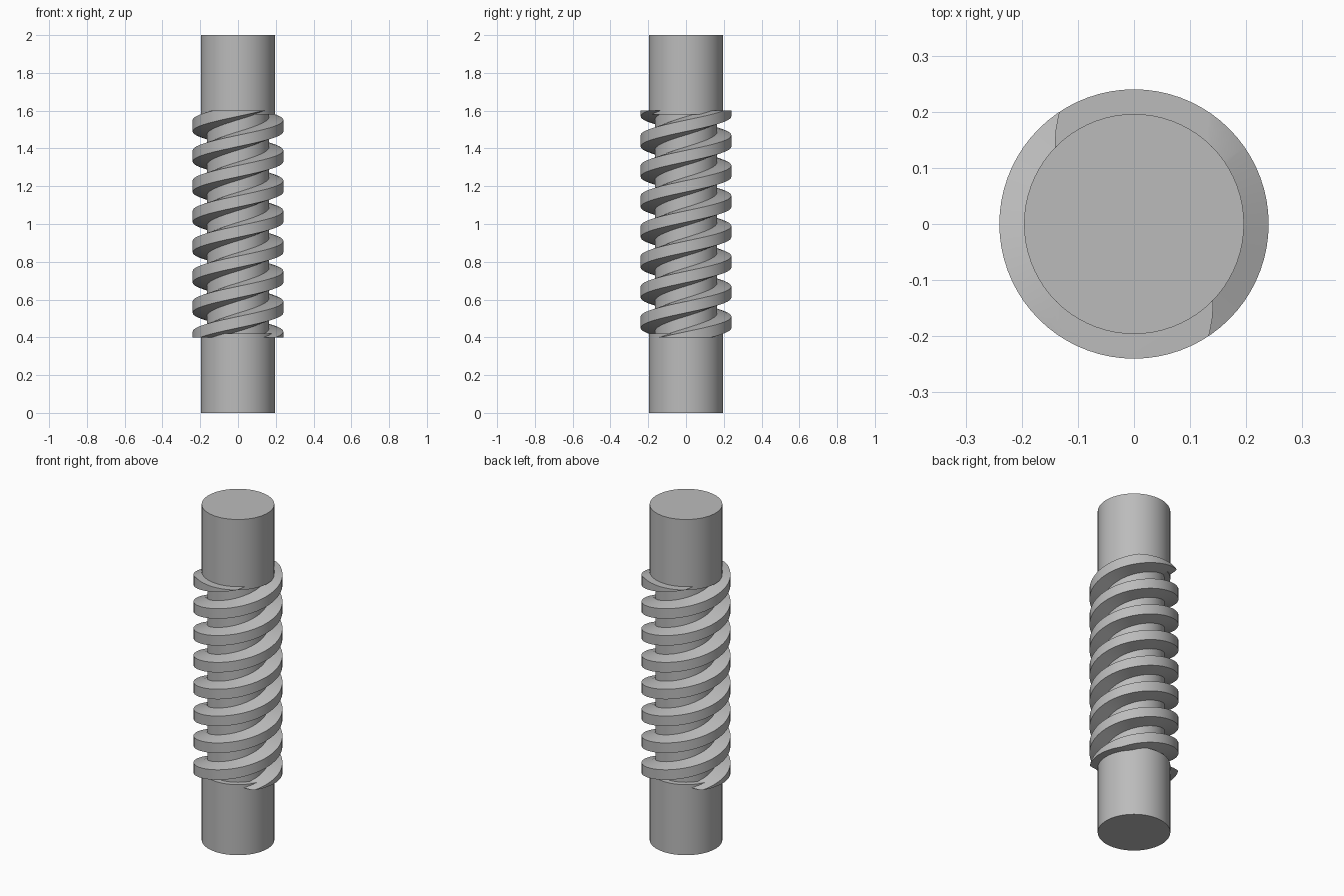
import bpy, bmesh, math

if "Cube" in bpy.data.objects:
    bpy.data.objects.remove(bpy.data.objects["Cube"])

SEG = 72                      # sides per turn
R_SHAFT, R_ROOT, R_TIP = 0.196, 0.165, 0.24
Z0, Z1 = 0.40, 1.60           # threaded length
PITCH, STARTS = 0.16, 2       # axial spacing of threads, number of threads
LEAD = PITCH * STARTS

steel = bpy.data.materials.new("grey steel")
steel.diffuse_color = (0.5, 0.5, 0.5, 1)
steel.use_nodes = True
steel.node_tree.nodes["Principled BSDF"].inputs["Base Color"].default_value = steel.diffuse_color


def finish(bm, name):
    bmesh.ops.recalc_face_normals(bm, faces=bm.faces)
    me = bpy.data.meshes.new(name)
    bm.to_mesh(me)
    bm.free()
    me.materials.append(steel)
    ob = bpy.data.objects.new(name, me)
    bpy.context.collection.objects.link(ob)
    bpy.ops.object.select_all(action='DESELECT')
    ob.select_set(True)
    bpy.context.view_layer.objects.active = ob
    bpy.ops.object.shade_smooth_by_angle(angle=math.radians(30))
    return ob


def bridge(bm, a, b, n):
    for i in range(n):
        j = (i + 1) % n
        bm.faces.new((a[i], a[j], b[j], b[i]))


# Shaft with a thinner core between the two ends
bm = bmesh.new()
profile = [(R_SHAFT, 0), (R_SHAFT, 0.42), (R_ROOT, 0.42),
           (R_ROOT, 1.58), (R_SHAFT, 1.58), (R_SHAFT, 2)]
rings = [[bm.verts.new((r * math.cos(2 * math.pi * i / SEG),
                        r * math.sin(2 * math.pi * i / SEG), z))
          for i in range(SEG)] for r, z in profile]
for a, b in zip(rings, rings[1:]):
    bridge(bm, a, b, SEG)
bm.faces.new(rings[0])
bm.faces.new(rings[-1])
finish(bm, "shaft")

# Right-handed threads: tapered section swept up a helix, trimmed flat at both ends
R_IN = 0.155
section = [(R_IN, -0.051), (R_TIP, -0.03), (R_TIP, 0.03), (R_IN, 0.051)]
turns = math.ceil((Z1 - Z0) / LEAD) + 2
for s in range(STARTS):
    bm = bmesh.new()
    rings = []
    for k in range(turns * SEG + 1):
        t = k / SEG - 1                       # turns from the lower end
        a = 2 * math.pi * (t + s / STARTS)
        rings.append([bm.verts.new((r * math.cos(a), r * math.sin(a), Z0 + LEAD * t + dz))
                      for r, dz in section])
    for a, b in zip(rings, rings[1:]):
        bridge(bm, a, b, len(section))
    for z, d in ((Z0, -1), (Z1, 1)):
        cut = bmesh.ops.bisect_plane(bm, geom=bm.verts[:] + bm.edges[:] + bm.faces[:], dist=1e-6,
                                     plane_co=(0, 0, z), plane_no=(0, 0, d), clear_outer=True)
        edges = [e for e in bm.edges if e.is_boundary and
                 all(abs(v.co.z - z) < 1e-5 for v in e.verts)]
        bmesh.ops.holes_fill(bm, edges=edges, sides=0)
    finish(bm, f"thread_{s + 1}")
